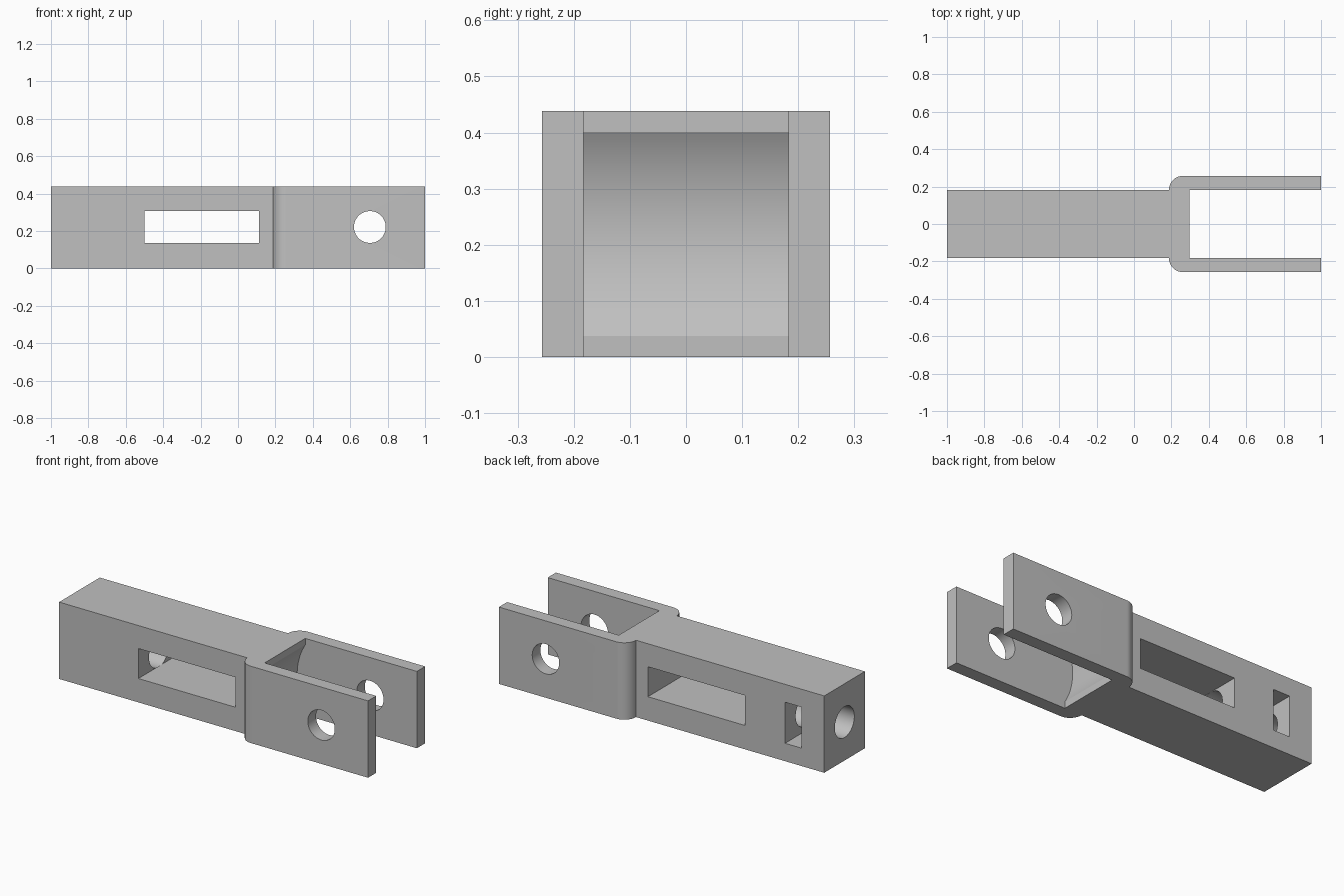
import bpy, bmesh
from math import sin, cos, pi, asin
from mathutils import Matrix, Vector

if "Cube" in bpy.data.objects:
    bpy.data.objects.remove(bpy.data.objects["Cube"], do_unlink=True)

HEIGHT, MID = 0.438, 0.219
BODY, FORK = 0.183, 0.257          # half widths
STEP, GAP = 0.187, 0.296           # fork start, gap start


def make_object(name, bm):
    bmesh.ops.recalc_face_normals(bm, faces=bm.faces)
    mesh = bpy.data.meshes.new(name)
    bm.to_mesh(mesh)
    bm.free()
    obj = bpy.data.objects.new(name, mesh)
    bpy.context.collection.objects.link(obj)
    return obj


def prism(name, outline, direction):
    bm = bmesh.new()
    face = bm.faces.new([bm.verts.new(p) for p in outline])
    out = bmesh.ops.extrude_face_region(bm, geom=[face])
    moved = [v for v in out["geom"] if isinstance(v, bmesh.types.BMVert)]
    bmesh.ops.translate(bm, verts=moved, vec=Vector(direction))
    return make_object(name, bm)


def box(name, low, high):
    low, high = Vector(low), Vector(high)
    bm = bmesh.new()
    bmesh.ops.create_cube(bm, size=1)
    bmesh.ops.scale(bm, verts=bm.verts, vec=high - low)
    bmesh.ops.translate(bm, verts=bm.verts, vec=(low + high) / 2)
    return make_object(name, bm)


def rod(name, radius, length, centre, axis):
    bm = bmesh.new()
    turn = Matrix.Rotation(pi / 2, 4, "Y" if axis == "X" else "X")
    bmesh.ops.create_cone(bm, cap_ends=True, segments=64, radius1=radius,
                          radius2=radius, depth=length,
                          matrix=Matrix.Translation(centre) @ turn)
    return make_object(name, bm)


# Bar widening into a two-armed fork with rounded shoulders
radius = FORK - BODY
shoulder = [(STEP + radius * (1 - cos(a)), BODY + radius * sin(a))
            for a in [i * pi / 2 / 16 for i in range(17)]]
half = [(-1, BODY)] + shoulder + [(1, FORK), (1, BODY), (GAP, BODY)]
plan = half + [(x, -y) for x, y in reversed(half)]
link = prism("fork_link", [(x, y, 0) for x, y in plan], (0, 0, HEIGHT))

# Concave wheel clearance at the root of the fork
chord, scoop_radius = 0.182, 0.35
spread = asin(chord / scoop_radius)
axis_x = GAP + scoop_radius * cos(spread)
angles = [spread * (i / 12 - 1) for i in range(25)]
arc = [(axis_x - scoop_radius * cos(a), -BODY, MID + scoop_radius * sin(a))
       for a in angles]
arc += [(GAP + 0.1, -BODY, MID + chord), (GAP + 0.1, -BODY, MID - chord)]

cutters = [
    prism("wheel_clearance", arc, (0, 2 * BODY, 0)),
    rod("axle_hole", 0.085, 1, (0.705, 0, MID + 0.002), "Y"),
    box("long_window", (-0.5, -1, 0.136), (0.112, 1, 0.307)),
    rod("bolt_hole", 0.088, 0.7, (-0.85, 0, MID), "X"),
    box("nut_pocket", (-0.858, -0.118, 0.102), (-0.753, 0.5, 0.336)),
]

bpy.context.view_layer.objects.active = link
link.select_set(True)
for cutter in cutters:
    cutter.hide_render = True
    mod = link.modifiers.new(cutter.name, "BOOLEAN")
    mod.operation, mod.solver, mod.object = "DIFFERENCE", "EXACT", cutter
    bpy.ops.object.modifier_apply(modifier=mod.name)
    bpy.data.objects.remove(cutter, do_unlink=True)

# Single plain grey finish
grey = bpy.data.materials.new("plain_grey")
grey.use_nodes = True
colour = (0.53, 0.53, 0.53, 1)
grey.diffuse_color = colour
grey.node_tree.nodes["Principled BSDF"].inputs["Base Color"].default_value = colour
link.data.materials.clear()
link.data.materials.append(grey)
for face in link.data.polygons:
    face.material_index = 0
bpy.ops.object.shade_smooth_by_angle(angle=pi / 9)
